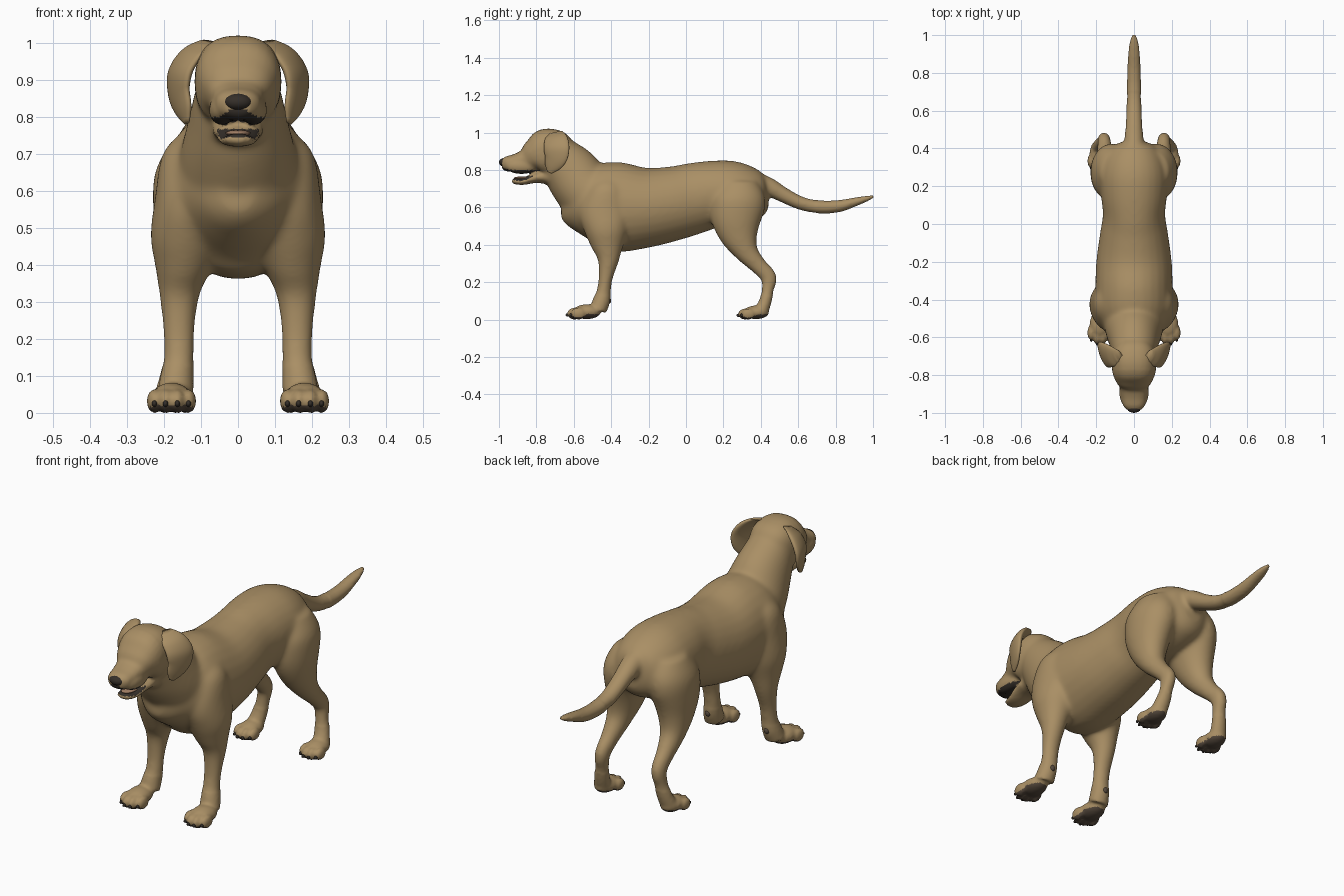
import bpy, bmesh, math
from mathutils import Matrix, Vector

if "Cube" in bpy.data.objects:
    bpy.data.objects.remove(bpy.data.objects["Cube"])


def material(name, rgb):
    m = bpy.data.materials.new(name)
    m.diffuse_color = (*rgb, 1)
    m.use_nodes = True
    m.node_tree.nodes["Principled BSDF"].inputs["Base Color"].default_value = m.diffuse_color
    return m


COAT = material("tan_coat", (0.40, 0.275, 0.13))
DARK = material("dark_skin", (0.035, 0.028, 0.022))
PAD = material("paw_pad_brown", (0.09, 0.065, 0.045))
TONGUE = material("tongue", (0.36, 0.21, 0.13))


def spline(rings, steps=4):
    """Catmull-Rom interpolation of ring parameters."""
    pts = [Vector(r) for r in rings]
    out = []
    for i in range(len(pts) - 1):
        a, b, c, d = pts[max(i - 1, 0)], pts[i], pts[i + 1], pts[min(i + 2, len(pts) - 1)]
        for k in range(steps):
            t = k / steps
            out.append(0.5 * (2 * b + (c - a) * t + (2 * a - 5 * b + 4 * c - d) * t * t
                              + (3 * b - a - 3 * c + d) * t ** 3))
    return out + [pts[-1]]


def loft(bm, rings, side=1, power=2.0, shear=0.0, n=28):
    """Skin rings of (x, y, z, half width, half depth) along a path."""
    rs = spline(rings)
    loops = []
    for i, r in enumerate(rs):
        p, q = rs[max(i - 1, 0)], rs[min(i + 1, len(rs) - 1)]
        ty, tz = q[1] - p[1], q[2] - p[2]
        length = math.hypot(ty, tz) or 1
        ny, nz = -tz / length, ty / length
        loop = []
        for k in range(n):
            a = 2 * math.pi * k / n
            c, s = math.cos(a), math.sin(a)
            u = math.copysign(abs(c) ** (2 / power), c) * r[3]
            v = math.copysign(abs(s) ** (2 / power), s) * r[4]
            loop.append(bm.verts.new((side * (r[0] + u + shear * v * ny), r[1] + v * ny, r[2] + v * nz)))
        loops.append(loop)
    for a, b in zip(loops, loops[1:]):
        for k in range(n):
            bm.faces.new((a[k], a[(k + 1) % n], b[(k + 1) % n], b[k]))
    bm.faces.new(loops[0])
    bm.faces.new(loops[-1])


def ball(bm, pos, radii):
    bmesh.ops.create_icosphere(bm, subdivisions=3, radius=1,
                               matrix=Matrix.Translation(pos) @ Matrix.Diagonal((*radii, 1)))


def finish(bm, name, mat):
    bmesh.ops.recalc_face_normals(bm, faces=bm.faces[:])
    me = bpy.data.meshes.new(name)
    bm.to_mesh(me)
    bm.free()
    me.materials.append(mat)
    for p in me.polygons:
        p.use_smooth = True
    ob = bpy.data.objects.new(name, me)
    bpy.context.collection.objects.link(ob)
    return ob


def centred(rows):
    return [(0, *r) for r in rows]


body = bmesh.new()
claws = bmesh.new()

# Torso
loft(body, centred([
    (-.66, .62, .05, .07), (-.62, .615, .11, .12), (-.55, .615, .165, .17), (-.46, .615, .20, .225),
    (-.35, .60, .205, .24), (-.20, .60, .20, .213), (-.05, .625, .18, .197), (.05, .65, .165, .19),
    (.15, .67, .175, .18), (.25, .67, .18, .178), (.34, .665, .16, .155), (.41, .66, .115, .115),
    (.44, .66, .05, .06)]))
# Neck
loft(body, centred([
    (-.47, .63, .17, .19), (-.55, .705, .155, .16), (-.61, .785, .135, .15),
    (-.66, .85, .12, .13), (-.70, .91, .105, .10)]))
# Skull and upper muzzle
loft(body, centred([
    (-.62, .91, .07, .06), (-.66, .91, .105, .10), (-.72, .90, .118, .125), (-.78, .885, .115, .118),
    (-.82, .872, .10, .085), (-.86, .852, .077, .058), (-.91, .838, .068, .048), (-.96, .832, .058, .04),
    (-.985, .83, .035, .026)]), power=2.4)
# Lower jaw
loft(body, centred([
    (-.72, .765, .075, .045), (-.80, .76, .065, .03), (-.87, .738, .052, .018),
    (-.915, .74, .038, .016), (-.93, .742, .018, .009)]))
# Tail
loft(body, centred([
    (.36, .74, .055, .055), (.44, .712, .052, .05), (.52, .667, .046, .042), (.62, .62, .041, .037),
    (.72, .602, .038, .035), (.82, .607, .035, .032), (.90, .628, .031, .024), (.96, .645, .024, .016),
    (1.005, .659, .01, .007)]))


def paw(x, y, scale, side):
    ball(body, (side * x, y, .042 * scale), (.055 * scale, .075 * scale, .040 * scale))
    for off, back in ((-.046, .02), (-.016, 0), (.016, 0), (.046, .02)):
        tx, ty = side * (x + off * scale), y + (back - .065) * scale
        ball(body, (tx, ty, .032 * scale), (.021 * scale, .041 * scale, .033 * scale))
        ball(claws, (tx, ty - .036 * scale, .025 * scale), (.007, .013, .009))


for s in (1, -1):
    # Front legs
    loft(body, [
        (.10, -.42, .76, .05, .06), (.12, -.42, .70, .085, .10), (.125, -.43, .58, .10, .14),
        (.135, -.425, .48, .102, .12), (.145, -.42, .40, .08, .09), (.158, -.415, .32, .055, .058),
        (.16, -.43, .22, .043, .038), (.16, -.44, .15, .041, .039), (.165, -.452, .10, .045, .046),
        (.17, -.47, .05, .05, .045)], s)
    # Hind legs
    loft(body, [
        (.10, .28, .74, .08, .10), (.12, .28, .65, .105, .145), (.13, .27, .55, .10, .14),
        (.14, .285, .45, .08, .105), (.15, .325, .36, .058, .064), (.155, .39, .285, .042, .046),
        (.158, .443, .225, .035, .044), (.165, .437, .16, .033, .033), (.175, .425, .10, .037, .033),
        (.185, .405, .05, .042, .038)], s)
    paw(.18, -.53, 1.0, s)
    paw(.185, .375, .92, s)
    # Jowls and brows
    ball(body, (s * .043, -.88, .82), (.036, .085, .042))
    ball(body, (s * .06, -.812, .935), (.03, .025, .018))

# Fuse the anatomy into one skin
dog = finish(body, "body", COAT)
rm = dog.modifiers.new("fuse", 'REMESH')
rm.mode = 'VOXEL'
rm.voxel_size = 0.008
sm = dog.modifiers.new("soften", 'SMOOTH')
sm.factor = 0.5
sm.iterations = 4
bpy.context.view_layer.update()
dg = bpy.context.evaluated_depsgraph_get()
skin = bpy.data.meshes.new_from_object(dog.evaluated_get(dg))
dog.modifiers.clear()
dog.data = skin
skin.materials.clear()
for m in (COAT, DARK, PAD):
    skin.materials.append(m)

# Blend the muscle joints, leaving toes, muzzle and tail tip crisp
bm = bmesh.new()
bm.from_mesh(skin)
soft = [v for v in bm.verts if v.co.z > .13 and -.77 < v.co.y < .7]
for _ in range(14):
    bmesh.ops.smooth_vert(bm, verts=soft, factor=0.5, use_axis_x=True, use_axis_y=True, use_axis_z=True)
bm.normal_update()
# Paw pads, mouth lining and dark front lip
for f in bm.faces:
    f.smooth = True
    f.material_index = 0
    c, nz = f.calc_center_median(), f.normal.z
    if c.z < .03 and nz < -.45:
        f.material_index = 2
    elif -.95 < c.y < -.78 and .735 < c.z < .80 and abs(nz) > .5 and (nz > 0) == (c.z < .768):
        f.material_index = 1
    elif c.y < -.93 and c.z < .832 - .6 * abs(c.x):
        f.material_index = 1
bm.to_mesh(skin)
bm.free()

finish(claws, "claws", DARK)

# Ears, hanging flaps that flare backwards
for s, name in ((1, "ear_left"), (-1, "ear_right")):
    bm = bmesh.new()
    loft(bm, [
        (.08, -.70, 1.002, .02, .035), (.122, -.695, .975, .026, .058), (.155, -.692, .925, .024, .068),
        (.16, -.695, .87, .02, .062), (.147, -.715, .82, .016, .043), (.138, -.73, .785, .006, .012)],
        s, shear=.35)
    finish(bm, name, COAT)

# Nose
bm = bmesh.new()
ball(bm, (0, -.972, .841), (.038, .028, .023))
finish(bm, "nose", DARK)

# Tongue
bm = bmesh.new()
ball(bm, (0, -.865, .757), (.034, .055, .009))
finish(bm, "tongue", TONGUE)

# Eyes
bm = bmesh.new()
for s in (1, -1):
    ball(bm, (s * .06, -.838, .908), (.015, .014, .010))
finish(bm, "eyes", DARK)

# Wrist pads behind the front legs
bm = bmesh.new()
for s in (1, -1):
    ball(bm, (s * .165, -.412, .10), (.014, .012, .016))
finish(bm, "wrist_pads", PAD)
